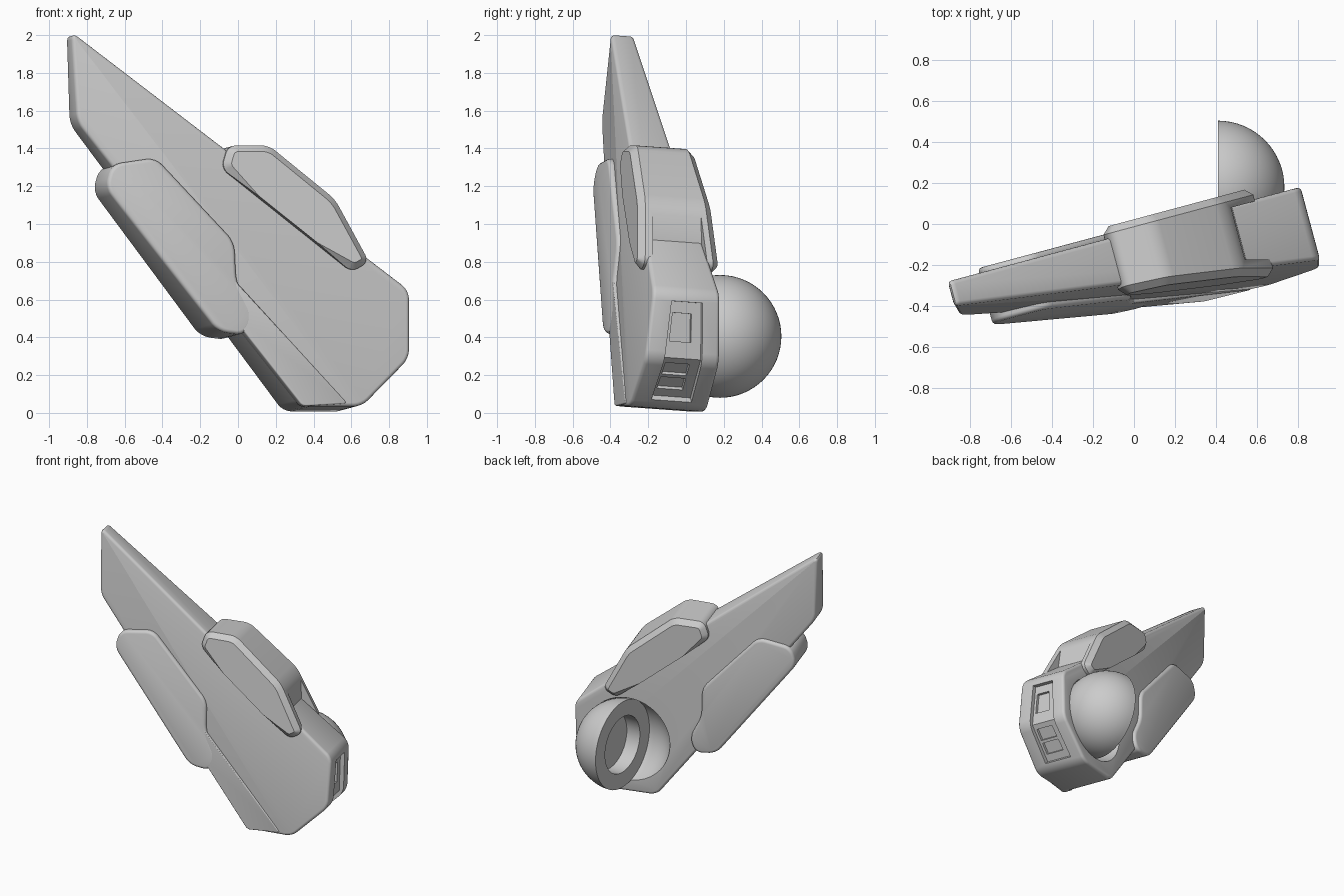
import bpy, bmesh, math
from mathutils import Vector, Matrix

if "Cube" in bpy.data.objects:
    bpy.data.objects.remove(bpy.data.objects["Cube"], do_unlink=True)

# Single flat colour
grey = bpy.data.materials.new("plain_grey")
grey.use_nodes = True
COLOUR = (0.6, 0.6, 0.6, 1)
grey.diffuse_color = COLOUR
for node in grey.node_tree.nodes:
    if node.type == 'BSDF_PRINCIPLED':
        node.inputs["Base Color"].default_value = COLOUR

# Planes y = a + b*x + c*z that bound the tapered body, and the sweep direction
FRONT = (-0.449, 0.218, 0.12)
BACK = (-0.037, 0.268, 0.0)
SWEEP = Vector((-math.sin(math.radians(15)), math.cos(math.radians(15)), -0.07))


def shift(plane, dy, db=0.0):
    return (plane[0] + dy, plane[1] + db, plane[2])


def on_plane(x, z, plane):
    """Slide an outline point along the sweep until it meets a plane."""
    p = Vector((x, FRONT[0] + FRONT[1] * x + FRONT[2] * z, z))
    a, b, c = plane
    t = (a + b * p.x + c * p.z - p.y) / (SWEEP.y - b * SWEEP.x - c * SWEEP.z)
    return p + SWEEP * t


def finish(name, bm, smooth=True):
    bmesh.ops.recalc_face_normals(bm, faces=bm.faces)
    mesh = bpy.data.meshes.new(name)
    bm.to_mesh(mesh)
    bm.free()
    mesh.materials.append(grey)
    obj = bpy.data.objects.new(name, mesh)
    bpy.context.scene.collection.objects.link(obj)
    return obj


def slab(name, outline, front, back, corner=0.0, rim=0.0, segs=3, sharp_longest=False):
    """Sweep an x-z outline between two planes, round its corners, then its rims."""
    bm = bmesh.new()
    n = len(outline)
    f = [bm.verts.new(on_plane(x, z, front)) for x, z in outline]
    b = [bm.verts.new(on_plane(x, z, back)) for x, z in outline]
    bm.faces.new(f)
    bm.faces.new(b[::-1])
    for i in range(n):
        j = (i + 1) % n
        bm.faces.new((f[j], f[i], b[i], b[j]))
    bmesh.ops.recalc_face_normals(bm, faces=bm.faces)
    if corner:
        edges = [bm.edges.get((f[i], b[i])) for i in range(n)]
        bmesh.ops.bevel(bm, geom=edges, offset=corner, offset_type='OFFSET',
                        segments=4, profile=0.5, affect='EDGES', clamp_overlap=True)
    if rim:
        caps = sorted(bm.faces, key=lambda face: len(face.verts))[-2:]
        edges = []
        for cap in caps:
            loop = sorted(cap.edges, key=lambda e: e.calc_length())
            edges += loop[:-1] if sharp_longest else loop
        bmesh.ops.bevel(bm, geom=edges, offset=rim, offset_type='OFFSET',
                        segments=segs, profile=0.5, affect='EDGES', clamp_overlap=False)
    return finish(name, bm)


def cut(obj, cutter):
    """Subtract a helper from a part and remove the helper."""
    cutter.hide_render = True
    mod = obj.modifiers.new("cut", 'BOOLEAN')
    mod.operation = 'DIFFERENCE'
    mod.solver = 'EXACT'
    mod.object = cutter
    bpy.context.view_layer.objects.active = obj
    bpy.ops.object.modifier_apply(modifier=mod.name)
    bpy.data.objects.remove(cutter, do_unlink=True)


# Main tapered blade body
body = slab("blade_body",
            [(-0.88, 2.02), (0.91, 0.65), (0.91, 0.29), (0.66, 0.035),
             (0.34, 0.035), (-0.85, 1.54)],
            FRONT, BACK, corner=0.045, rim=0.02)

# Spherical socket in the back
CENTRE = Vector((0.41, 0.18, 0.405))
RADIUS = 0.325
bm = bmesh.new()
bmesh.ops.create_uvsphere(bm, u_segments=48, v_segments=24, radius=RADIUS + 0.004,
                          matrix=Matrix.Translation(CENTRE))
cut(body, finish("socket_cutter", bm))

# Recessed port panel that wraps around the end cap
cut(body, slab("port_panel_cutter",
               [(0.88, 0.6), (1.05, 0.6), (1.05, 0.1), (0.85, -0.07),
                (0.71, 0.07), (0.68, 0.102), (0.88, 0.302)],
               shift(FRONT, 0.11), shift(BACK, -0.10)))


# Ports sunk into the panel floor: one upright, two on the slope
def slope_port(low, high):
    x = 0.578
    return [(low + x - 0.014, low + 0.014), (high + x - 0.014, high + 0.014),
            (high + x + 0.02, high - 0.02), (low + x + 0.02, low - 0.02)]


ports = [[(0.86, 0.39), (0.86, 0.54), (0.9, 0.54), (0.9, 0.39)],
         slope_port(0.215, 0.275), slope_port(0.14, 0.2)]
for outline in ports:
    cut(body, slab("port_cutter", outline, shift(FRONT, 0.13), shift(BACK, -0.155)))

# Side panel that wraps the lower edge, proud on both faces
PANEL_FRONT = shift(FRONT, -0.02, 0.027)
panel = slab("side_panel",
             [(-0.71, 1.19), (-0.675, 1.315), (-0.44, 1.35), (-0.02, 0.905),
              (-0.01, 0.69), (0.08, 0.52), (0.04, 0.41), (-0.11, 0.43)],
             PANEL_FRONT, shift(BACK, 0.025), corner=0.05, rim=0.02)

# Thin strip that carries the panel down to the bottom edge
strip = slab("lower_strip",
             [(-0.07, 0.755), (0.58, 0.05), (0.34, 0.035), (-0.06, 0.54)],
             shift(PANEL_FRONT, 0.001), shift(FRONT, 0.06), corner=0.02, rim=0.008)

# Chamfered guard over the upper edge, with a notch near its lower end
guard = slab("edge_guard",
             [(-0.09, 1.295), (-0.055, 1.415), (0.16, 1.415), (0.51, 1.13),
              (0.69, 0.80), (0.60, 0.745)],
             shift(FRONT, -0.05), shift(BACK, 0.06),
             corner=0.04, rim=0.035, segs=1, sharp_longest=True)
cut(guard, slab("notch_cutter",
                [(0.54, 1.2), (0.56, 0.9), (0.56, 0.7), (0.95, 0.7), (0.95, 1.2)],
                shift(FRONT, 0.03), shift(BACK, -0.01)))

# Half ball with a round blind hole in its flat face, turned around the x axis
profile = [(0.11, 0), (0.11, 0.21), (0, 0.21)]
STEPS = 16
for i in range(STEPS + 1):
    a = math.pi / 2 * (1 - i / STEPS)
    profile.append((RADIUS * math.cos(a), RADIUS * math.sin(a)))
bm = bmesh.new()
verts = [bm.verts.new(CENTRE + Vector((x, 0, r))) for x, r in profile]
edges = [bm.edges.new(pair) for pair in zip(verts, verts[1:])]
bmesh.ops.spin(bm, geom=verts + edges, cent=CENTRE, axis=(1, 0, 0),
               angle=2 * math.pi, steps=64, use_merge=False)
bmesh.ops.remove_doubles(bm, verts=bm.verts, dist=0.0005)
ball = finish("half_ball", bm)

# Smooth shading with crisp edges
for obj in (body, panel, strip, guard, ball):
    bpy.ops.object.select_all(action='DESELECT')
    obj.select_set(True)
    bpy.context.view_layer.objects.active = obj
    bpy.ops.object.shade_smooth_by_angle(angle=math.radians(35))
